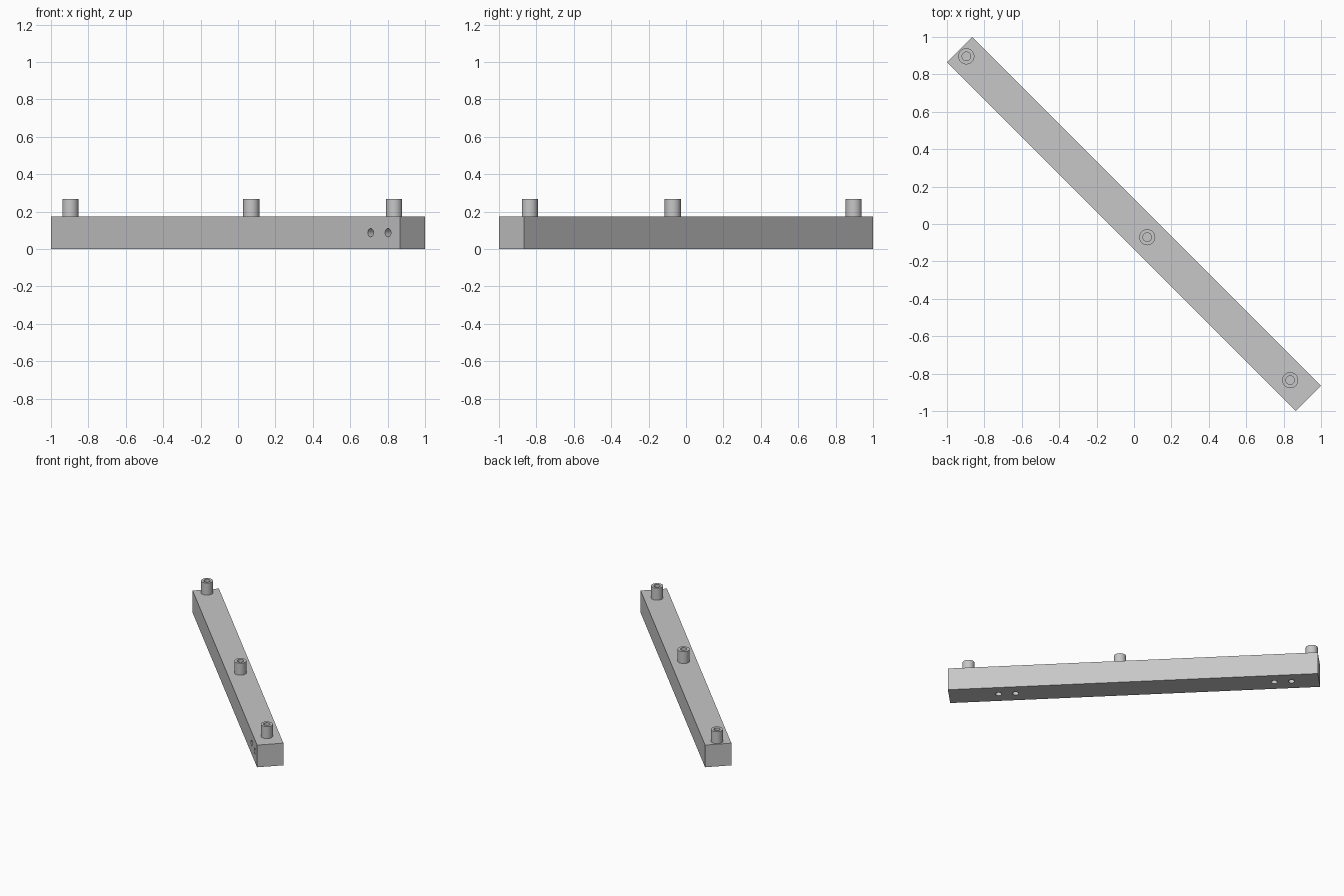
import bpy, bmesh, math
from mathutils import Matrix, Vector

cube = bpy.data.objects.get("Cube")
if cube:
    bpy.data.objects.remove(cube, do_unlink=True)

WIDTH = 0.19
LENGTH = 2 * math.sqrt(2) - WIDTH
HEIGHT = 0.174
PEG_TOP = 0.268
PEG_R, BORE_R, HOLE_R = 0.043, 0.023, 0.022
HOLE_DEPTH = 0.1
SEGMENTS = 48
TURN = Matrix.Rotation(math.radians(-45), 4, 'Z')

grey = bpy.data.materials.new("plain grey")
grey.use_nodes = True
colour = (0.57, 0.57, 0.57, 1)
grey.diffuse_color = colour
grey.node_tree.nodes["Principled BSDF"].inputs["Base Color"].default_value = colour


def add_object(name, bm):
    bmesh.ops.recalc_face_normals(bm, faces=bm.faces)
    mesh = bpy.data.meshes.new(name)
    bm.to_mesh(mesh)
    bm.free()
    mesh.materials.append(grey)
    obj = bpy.data.objects.new(name, mesh)
    obj.matrix_world = TURN
    bpy.context.collection.objects.link(obj)
    return obj


def smooth(obj):
    bpy.ops.object.select_all(action='DESELECT')
    obj.select_set(True)
    bpy.context.view_layer.objects.active = obj
    bpy.ops.object.shade_smooth_by_angle(angle=math.radians(30))


# Long square bar, lying along the diagonal
bm = bmesh.new()
bmesh.ops.create_cube(bm, size=1, matrix=Matrix.Translation((0, 0, HEIGHT / 2))
                      @ Matrix.Diagonal((LENGTH, WIDTH, HEIGHT, 1)))
bar = add_object("bar", bm)

# Blind screw holes: one pair in the side, two pairs underneath
bm = bmesh.new()
side_turn = Matrix.Rotation(math.radians(90), 4, 'X')
places = [((x, -WIDTH / 2, HEIGHT / 2), side_turn) for x in (1.098, 1.229)]
places += [((x, 0, 0), Matrix()) for x in (0.844, 0.966, -1.0, -1.123)]
for place, turn in places:
    bmesh.ops.create_cone(bm, cap_ends=True, segments=SEGMENTS, radius1=HOLE_R,
                          radius2=HOLE_R, depth=2 * HOLE_DEPTH,
                          matrix=Matrix.Translation(place) @ turn)
cutter = add_object("hole_cutter", bm)
cutter.hide_render = True
cut = bar.modifiers.new("holes", 'BOOLEAN')
cut.operation = 'DIFFERENCE'
cut.solver = 'EXACT'
cut.object = cutter
bpy.context.view_layer.objects.active = bar
bpy.ops.object.modifier_apply(modifier=cut.name)
bpy.data.objects.remove(cutter, do_unlink=True)
smooth(bar)

# Hollow round pegs on top of the bar
for name, x in (("back_peg", -1.268), ("middle_peg", 0.1), ("front_peg", 1.181)):
    bm = bmesh.new()
    profile = [(BORE_R, HEIGHT), (BORE_R, PEG_TOP), (PEG_R, PEG_TOP), (PEG_R, HEIGHT)]
    verts = [bm.verts.new((x + r, 0, z)) for r, z in profile]
    edges = [bm.edges.new((verts[i], verts[(i + 1) % 4])) for i in range(4)]
    bmesh.ops.spin(bm, geom=verts + edges, cent=Vector((x, 0, 0)), axis=(0, 0, 1),
                   angle=2 * math.pi, steps=SEGMENTS, use_merge=True)
    bmesh.ops.remove_doubles(bm, verts=bm.verts, dist=0.0001)
    smooth(add_object(name, bm))
